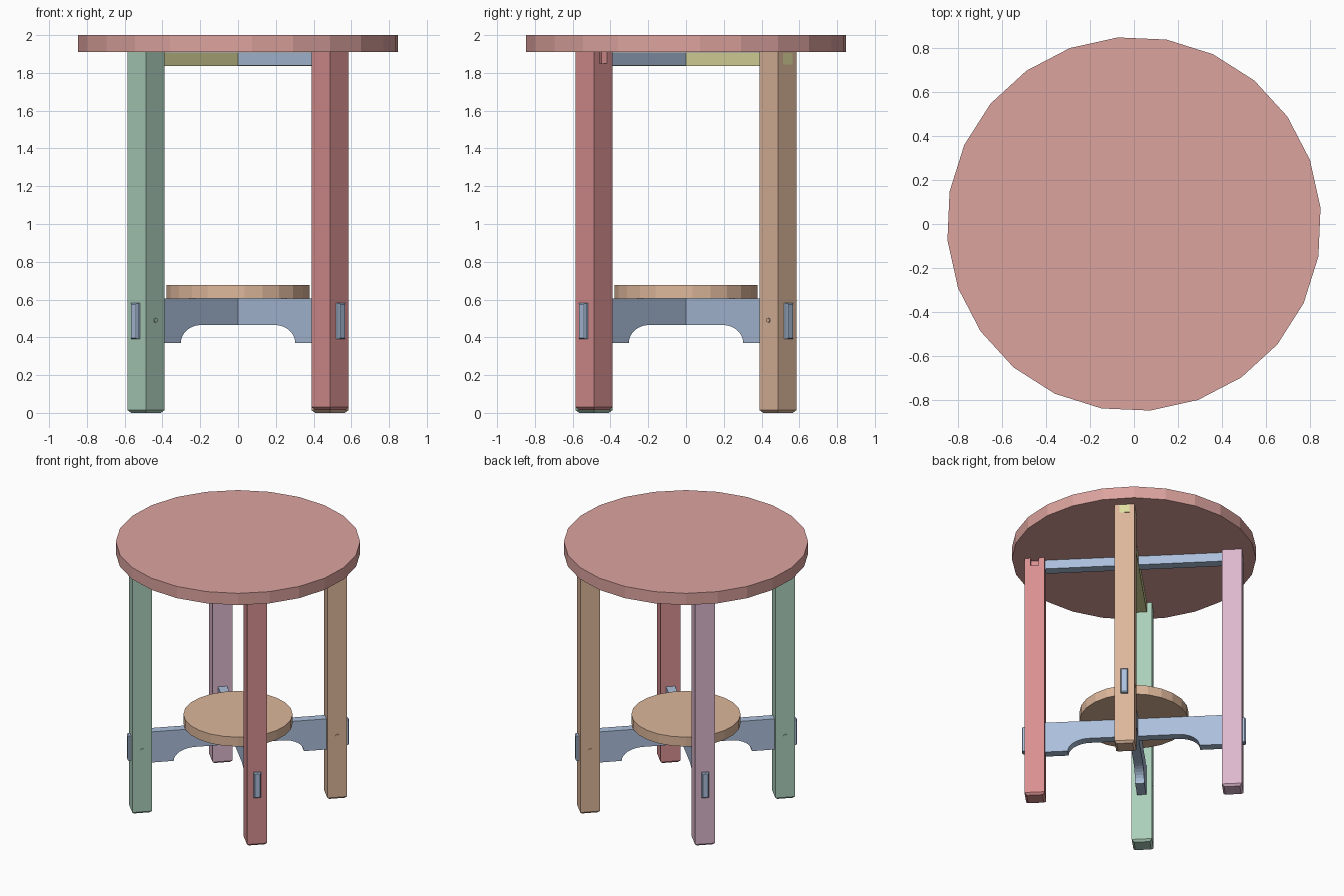
import bpy, bmesh
from math import radians, cos, sin, pi
from mathutils import Matrix

if "Cube" in bpy.data.objects:
    bpy.data.objects.remove(bpy.data.objects["Cube"])


def material(name, rgb):
    linear = [(c / 255 / 12.92 if c < 11 else ((c / 255 + 0.055) / 1.055) ** 2.4) for c in rgb]
    m = bpy.data.materials.new(name)
    m.use_nodes = True
    m.diffuse_color = (*linear, 1)
    m.node_tree.nodes["Principled BSDF"].inputs["Base Color"].default_value = (*linear, 1)
    return m


rose = material("dusty rose", (220, 163, 158))
tan = material("warm tan", (221, 183, 155))
red = material("soft red", (217, 144, 145))
pink = material("pale pink", (222, 184, 206))
green = material("sage green", (172, 207, 187))
blue = material("pale blue", (172, 192, 219))
yellow = material("pale yellow", (223, 221, 160))


def finish(name, bm, mat, angle=0):
    """Turn a bmesh into an object rotated about the table's centre."""
    bmesh.ops.recalc_face_normals(bm, faces=bm.faces)
    mesh = bpy.data.meshes.new(name)
    bm.to_mesh(mesh)
    bm.free()
    obj = bpy.data.objects.new(name, mesh)
    if mat:
        mesh.materials.append(mat)
    obj.rotation_euler.z = radians(angle)
    bpy.context.collection.objects.link(obj)
    return obj


def box(low, high):
    bm = bmesh.new()
    size = [h - l for l, h in zip(low, high)]
    centre = [(h + l) / 2 for l, h in zip(low, high)]
    bmesh.ops.create_cube(bm, size=1, matrix=Matrix.Translation(centre) @ Matrix.Diagonal((*size, 1)))
    return bm


def disc(name, radius, bottom, top, mat):
    bm = bmesh.new()
    bmesh.ops.create_cone(bm, cap_ends=True, segments=24, radius1=radius, radius2=radius,
                          depth=top - bottom, matrix=Matrix.Translation((0, 0, (top + bottom) / 2)))
    return finish(name, bm, mat, 5)


UNDER_TOP = 1.91
LEG = 0.689     # distance of each leg from the centre
HALF = 0.07     # half of the leg width


def make_leg(name, angle, mat, foot):
    bm = box((LEG - HALF, -HALF, foot), (LEG + HALF, HALF, UNDER_TOP))
    edges = [e for e in bm.edges if all(v.co.z < foot + 0.01 for v in e.verts)]
    bmesh.ops.bevel(bm, geom=edges, offset=0.015, segments=1, affect="EDGES")
    return finish(name, bm, mat, angle)


# Round top and small round shelf
disc("table_top", 0.85, UNDER_TOP, 2.0, rose)
disc("lower_shelf", 0.38, 0.605, 0.677, tan)

# Four legs on the diagonals
make_leg("back_left_leg", 45, tan, 0)
make_leg("back_right_leg", 135, pink, 0.015)
make_leg("front_right_leg", 225, green, 0)
front_left = make_leg("front_left_leg", -45, red, 0.015)

# Open slot at the top of one leg
slot = finish("slot_cutter", box((LEG - 0.027, HALF - 0.04, 1.85), (LEG + 0.027, HALF + 0.1, 2)), None, -45)
slot.hide_render = True
slot.hide_viewport = True
cut = front_left.modifiers.new("slot", "BOOLEAN")
cut.operation = "DIFFERENCE"
cut.solver = "EXACT"
cut.object = slot

# Small pegs through two of the legs
for name, angle, mat in (("back_left_peg", 45, tan), ("front_right_peg", 225, green)):
    bm = bmesh.new()
    bmesh.ops.create_cone(bm, cap_ends=True, segments=8, radius1=0.012, radius2=0.012,
                          depth=2 * HALF + 0.012,
                          matrix=Matrix.Translation((LEG, 0, 0.49)) @ Matrix.Rotation(pi / 2, 4, "X"))
    finish(name, bm, mat, angle)


# Arched lower stretchers with through tenons
def make_stretcher(name, angle):
    arch = [(0.31 + 0.15 * cos(i * pi / 16), 0.37 + 0.095 * sin(i * pi / 16)) for i in range(9)]
    half = [(0.65, 0.605), (0.65, 0.37)] + arch
    outline = half + [(-x, z) for x, z in reversed(half)]
    bm = bmesh.new()
    face = bm.faces.new([bm.verts.new((x, -0.032, z)) for x, z in outline])
    swept = bmesh.ops.extrude_face_region(bm, geom=[face])["geom"]
    bmesh.ops.translate(bm, vec=(0, 0.064, 0), verts=[v for v in swept if isinstance(v, bmesh.types.BMVert)])
    finish(name, bm, blue, angle)
    for side, turn in (("outer", 0), ("inner", 180)):
        bm = box((0.64, -0.025, 0.39), (0.782, 0.025, 0.582))
        tips = [e for e in bm.edges if all(v.co.x > 0.78 for v in e.verts)]
        bmesh.ops.bevel(bm, geom=tips, offset=0.007, segments=1, affect="EDGES")
        finish(f"{name}_{side}_tenon", bm, blue, angle + turn)


make_stretcher("first_stretcher", 45)
make_stretcher("second_stretcher", -45)

# Upper rails crossing under the top, one with an exposed tenon
finish("blue_rail", box((-0.64, -0.035, 1.84), (0.64, 0.035, 1.908)), blue, -45)
finish("yellow_rail", box((-0.64, -0.035, 1.837), (0.64, 0.035, 1.907)), yellow, 45)
finish("yellow_tenon", box((0.6, -0.034, 1.845), (0.762, 0.034, 1.905)), yellow, 45)
